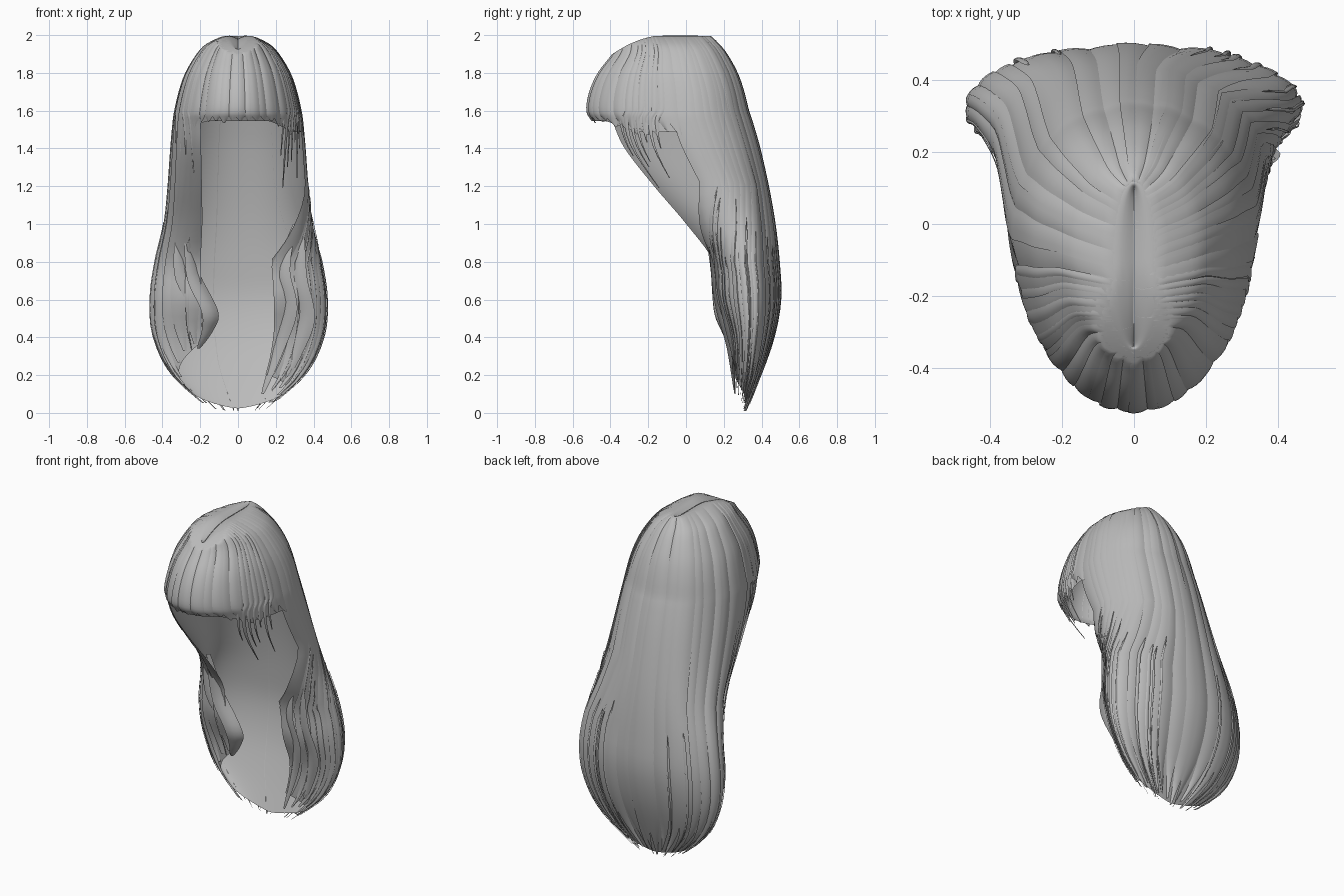
import bpy, bmesh, math, random
from mathutils import Vector

random.seed(4)
if "Cube" in bpy.data.objects:
    bpy.data.objects.remove(bpy.data.objects["Cube"])

grey = bpy.data.materials.new("hair grey")
grey.use_nodes = True
grey.diffuse_color = (0.5, 0.5, 0.5, 1)
grey.node_tree.nodes["Principled BSDF"].inputs["Base Color"].default_value = (0.5, 0.5, 0.5, 1)

# Horizontal sections from parting to tips: height, half width, centre y, back depth, front depth
SECTIONS = [Vector(r) for r in (
    (1.98, .001, -.12, .22, .22), (1.996, .06, -.1, .22, .25), (1.955, .155, -.07, .235, .295),
    (1.9, .21, -.05, .26, .335), (1.8, .27, -.03, .295, .43), (1.7, .305, -.01, .31, .495),
    (1.6, .328, 0, .325, .52), (1.54, .337, .01, .335, .50), (1.4, .35, .06, .325, .47),
    (1.2, .365, .15, .28, .38), (1.0, .387, .25, .215, .29), (.8, .435, .31, .177, .19),
    (.6, .463, .33, .165, .19), (.4, .445, .33, .13, .11), (.2, .345, .32, .07, .08),
    (.01, .13, .29, .02, .03))]


def spline(points, s):
    """Smooth curve through points, s counted in points."""
    last = len(points) - 1
    s = max(0, min(last, s))
    i = min(int(s), last - 1)
    t = s - i
    a, b, c, d = (points[max(0, min(last, i + k))] for k in (-1, 0, 1, 2))
    return b + (c - a) * (t / 2) + (a * 2 - b * 5 + c * 4 - d) * (t * t / 2) \
        + (b * 3 - a - c * 3 + d) * (t ** 3 / 2)


def clamp(x):
    return max(0, min(1, x))


def on_hair(angle, s, off):
    """Point on the hair volume; angle 0 is the back, 180 the front."""
    z, w, yc, back, front = spline(SECTIONS, s)
    off *= min(1, s)
    a = math.radians(angle)
    depth = back if math.cos(a) > 0 else front
    y = yc + (depth + off) * math.cos(a)
    # the parting slopes down towards the forehead, with a shallow groove
    ridge = 2.0 - 1.2 * max(0, -.1 - y) ** 2 - .02 * max(0, 1 - s)
    return Vector(((w + off) * math.sin(a), y, min(z, ridge)))


def side_angle(u, s):
    """Angle of the long hair, u = -1 right front edge, 1 left edge, which is swept behind the ear."""
    if u < 0:
        return u * (143 + 12 * clamp((s - 7) / 5))
    return u * (97 + 58 * clamp((s - 9) / 2))


def tip(u):
    """Section index where the hair at u ends; the right front edge is shorter."""
    return 15 - .9 * abs(u) ** 1.4 - 2.2 * max(0, -u - .6)


def hem(angle):
    """Section index where the fringe ends, lower towards the temples."""
    return 6.95 + .5 * clamp((abs(angle - 180) - 30) / 25)


def grid(bm, func, across, along):
    """Sheet of quads from func(v, t), v in -1..1 and t in 0..1."""
    rows = [[bm.verts.new(func(2 * i / across - 1, j / along)) for i in range(across + 1)]
            for j in range(along + 1)]
    for r, q in zip(rows, rows[1:]):
        for i in range(across):
            bm.faces.new((r[i], q[i], q[i + 1], r[i + 1]))


def taper(t, start):
    """Width factor, narrowing towards the tip."""
    return 1 if t < start else 1 - .85 * ((t - start) / (1 - start)) ** 1.5


def strand(bm, path, half, s0, s1, off, tilt=0, bulge=.004, along=44, start=.9):
    """Ribbon lying on the hair; path(s) gives its angle, tilt lifts one edge."""
    def point(v, t):
        s = s0 + (s1 - s0) * t
        width = half * taper(t, start) * min(1, .2 + t * 10)
        return on_hair(path(s) + v * width, s, off + tilt * v + bulge * (1 - v * v))
    grid(bm, point, 4, along)


def lock(bm, points, width, side):
    """Free hanging ribbon through points."""
    pts, side = [Vector(p) for p in points], Vector(side).normalized()
    out = Vector((side.y, -side.x, 0))

    def point(v, t):
        w = width * taper(t, .5) * (.2 + .8 * min(1, t * 3))
        return spline(pts, t * (len(pts) - 1)) + side * (v * w) + out * (.25 * w * (1 - v * v))
    grid(bm, point, 4, 20)


def finish(bm, name):
    mesh = bpy.data.meshes.new(name)
    bm.to_mesh(mesh)
    bm.free()
    mesh.materials.append(grey)
    obj = bpy.data.objects.new(name, mesh)
    bpy.context.collection.objects.link(obj)
    for p in mesh.polygons:
        p.use_smooth = True


# Smooth under layer, open at the face
bm = bmesh.new()
grid(bm, lambda v, t: on_hair(side_angle(v, t * tip(v)), t * (tip(v) - .12), -.004), 72, 64)
finish(bm, "hair_under_layer")

# Broad overlapping clumps from the parting to the tips
bm = bmesh.new()
COUNT = 29
for i in range(COUNT):
    u = -.96 + 1.92 * i / (COUNT - 1)
    sway, phase = random.uniform(0, 1.2), random.uniform(0, 6)
    strand(bm, lambda s: side_angle(u, s) + sway * math.sin(s * .6 + phase),
           random.uniform(5, 7), 0, min(15, tip(u) + random.uniform(-.25, .15)),
           random.uniform(0, .005), random.choice((-.005, .005)))
finish(bm, "long_clumps")

# A few thin loose strands near the tips
bm = bmesh.new()
for i in range(18):
    u = random.choice((-1, 1)) * random.uniform(.15, .95)
    strand(bm, lambda s: side_angle(u, s), random.uniform(.8, 1.8), random.uniform(9, 11),
           min(15, tip(u) + random.uniform(-.6, .2)), random.uniform(.008, .016), 0, .003, 24, .5)
finish(bm, "loose_strands")

# Fringe: under sheet and clumps fanning from the parting, reaching the left ear
bm = bmesh.new()
grid(bm, lambda v, t: on_hair(158 + 64 * v, t * hem(158 + 64 * v), -.003), 36, 30)
COUNT = 18
for i in range(COUNT):
    angle = 97 + 125 * i / (COUNT - 1)
    strand(bm, lambda s: angle, random.uniform(3.6, 5), 0, hem(angle) + random.uniform(-.1, .12),
           random.uniform(0, .005), random.choice((-.004, .004)), .004, 30, .93)
finish(bm, "fringe")

# Wisps hanging below the fringe beside the face
bm = bmesh.new()
for sign, count in ((-1, 4), (1, 7)):
    for i in range(count):
        a, end = 104 + 30 * i / count, random.uniform(7.8, 9.2)
        strand(bm, lambda s: sign * (a + 5 * max(0, s - 6)), random.uniform(1.8, 3), 0, end,
               random.uniform(.003, .01), 0, .004, 30, .6)
finish(bm, "side_wisps")

# Curling front locks
bm = bmesh.new()
lock(bm, [(-.27, .1, 1.0), (-.24, .15, .74), (-.15, .17, .54), (-.16, .2, .44), (-.21, .24, .34)],
     .05, (1, .5, 0))
lock(bm, [(-.32, .14, .95), (-.3, .17, .74), (-.21, .2, .56), (-.2, .23, .46), (-.26, .26, .38)],
     .05, (1, .3, 0))
finish(bm, "right_front_lock")
bm = bmesh.new()
lock(bm, [(.3, .12, 1.0), (.24, .15, .75), (.27, .18, .55), (.22, .23, .35), (.13, .26, .1)],
     .05, (1, -.5, 0))
lock(bm, [(.34, .14, .95), (.33, .17, .7), (.36, .21, .5), (.31, .25, .32), (.24, .28, .15)],
     .05, (1, -.3, 0))
finish(bm, "left_front_lock")
